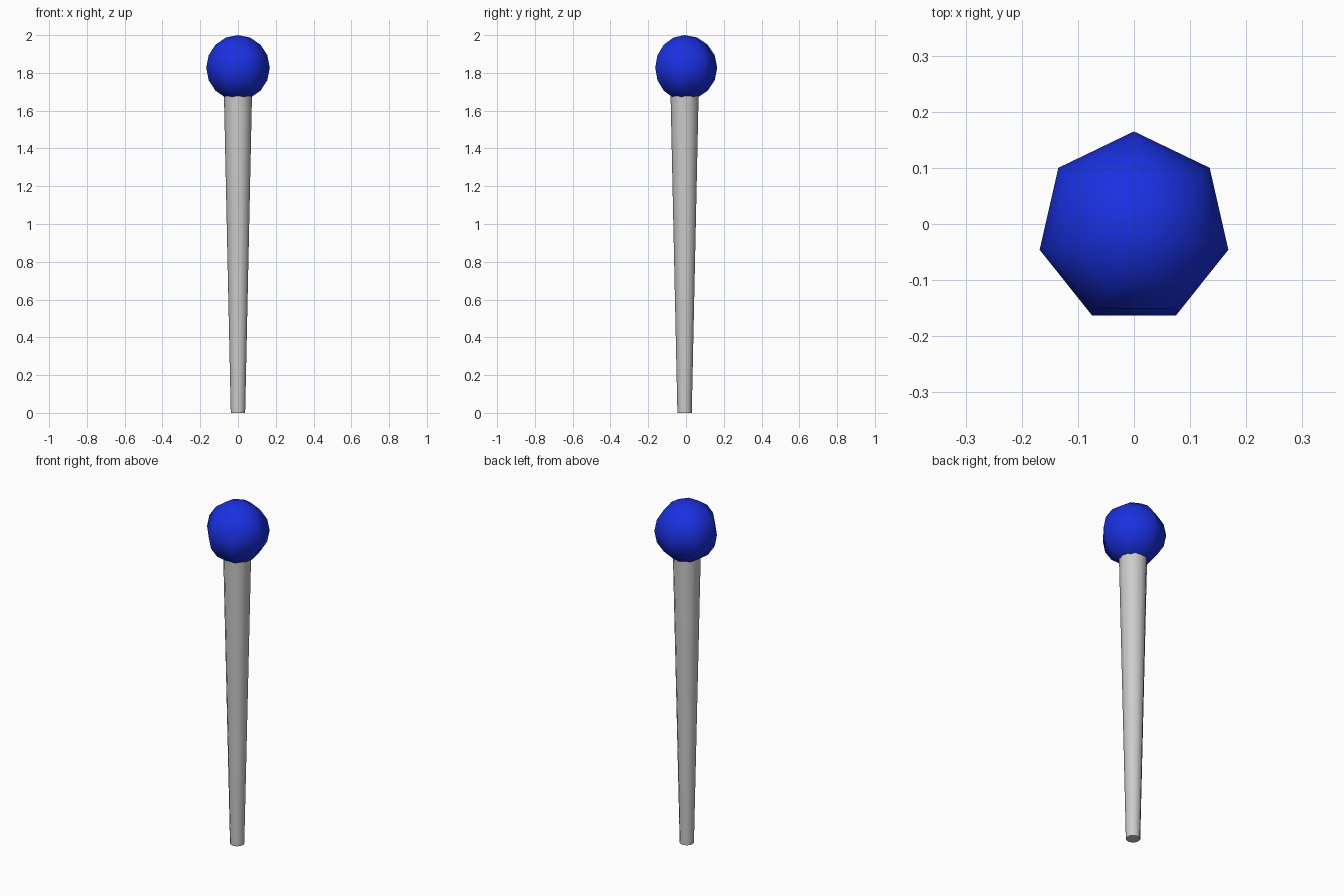
import bpy
from math import sin, cos, pi

if "Cube" in bpy.data.objects:
    bpy.data.objects.remove(bpy.data.objects["Cube"])

Y = -0.0075  # common axis of the pin


def lathe(name, profile, sides, color=None):
    """Revolve (radius, z) points; the first side vertex points to +y."""
    verts, faces, rings = [], [], []
    for r, z in profile:
        n = 1 if r < 1e-5 else sides
        rings.append([len(verts) + i % n for i in range(sides)])
        for i in range(n):
            a = pi / 2 + 2 * pi * i / sides
            verts.append((r * cos(a), Y + r * sin(a), z))
    for lo, hi in zip(rings, rings[1:]):
        for i in range(sides):
            j = (i + 1) % sides
            faces.append(list(dict.fromkeys((lo[i], lo[j], hi[j], hi[i]))))
    mesh = bpy.data.meshes.new(name)
    mesh.from_pydata(verts, [], faces)
    obj = bpy.data.objects.new(name, mesh)
    bpy.context.collection.objects.link(obj)
    if color:
        mat = bpy.data.materials.new(name + "_colour")
        mat.diffuse_color = color
        mat.use_nodes = True
        mat.node_tree.nodes["Principled BSDF"].inputs["Base Color"].default_value = mat.diffuse_color
        mesh.materials.append(mat)
    return obj


def smooth(obj, degrees):
    bpy.ops.object.select_all(action='DESELECT')
    obj.select_set(True)
    bpy.context.view_layer.objects.active = obj
    bpy.ops.object.shade_smooth_by_angle(angle=degrees * pi / 180)


# Seven-sided ball head
R, CZ, N = 0.1725, 1.8275, 8
ball = [(R * sin(pi * k / N), CZ - R * cos(pi * k / N)) for k in range(N + 1)]
head = lathe("head", ball, 7, (0.01, 0.03, 0.75, 1))
smooth(head, 80)

# Tapered shaft with closed foot, running up into the ball
shaft = lathe("shaft", [(0, 0), (0.038, 0), (0.075, 1.72), (0, 1.72)], 12)
smooth(shaft, 50)
